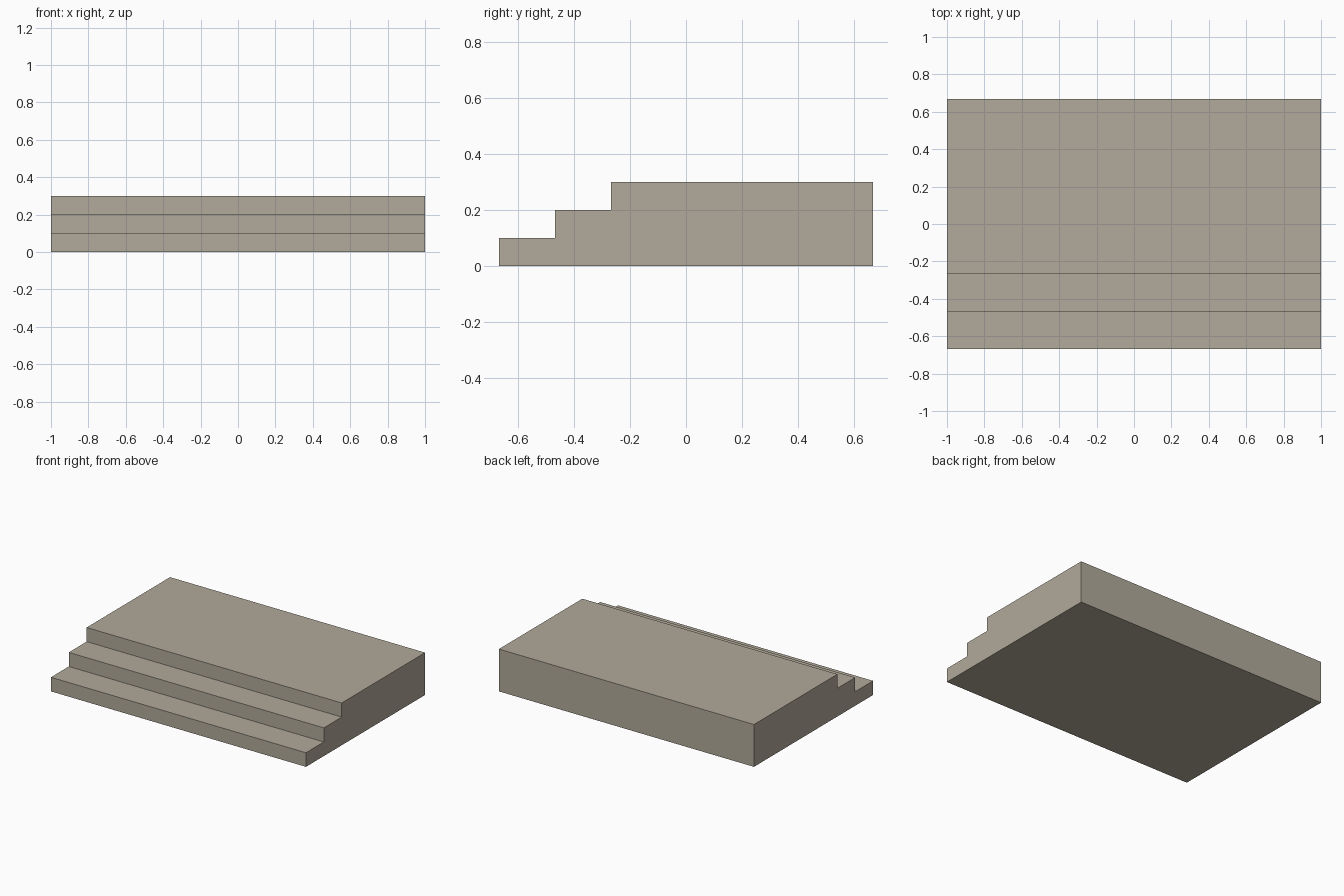
import bpy, bmesh

if "Cube" in bpy.data.objects:
    bpy.data.objects.remove(bpy.data.objects["Cube"])

HALF_WIDTH, HALF_DEPTH = 1.0, 0.667
RISE, TREAD, STEPS = 0.1, 0.2, 3

stone = bpy.data.materials.new("warm_grey_stone")
stone.diffuse_color = (0.445, 0.402, 0.328, 1)
stone.use_nodes = True
stone.node_tree.nodes["Principled BSDF"].inputs["Base Color"].default_value = stone.diffuse_color

# Stepped side profile (y, z), front to back
profile = []
for i in range(STEPS):
    y = -HALF_DEPTH + i * TREAD
    profile += [(y, i * RISE), (y, (i + 1) * RISE)]
    if i < STEPS - 1:
        profile.append((y + TREAD, (i + 1) * RISE))
# drop the duplicate corner where each tread meets the next riser
profile = list(dict.fromkeys((round(y, 4), round(z, 4)) for y, z in profile))
profile += [(HALF_DEPTH, STEPS * RISE), (HALF_DEPTH, 0)]

# Stepped platform: profile extruded across the width
bm = bmesh.new()
side = bm.faces.new([bm.verts.new((-HALF_WIDTH, y, z)) for y, z in profile])
ext = bmesh.ops.extrude_face_region(bm, geom=[side], use_keep_orig=True)
moved = [v for v in ext["geom"] if isinstance(v, bmesh.types.BMVert)]
bmesh.ops.translate(bm, verts=moved, vec=(2 * HALF_WIDTH, 0, 0))
bmesh.ops.recalc_face_normals(bm, faces=bm.faces)

mesh = bpy.data.meshes.new("stepped_platform")
bm.to_mesh(mesh)
bm.free()
mesh.materials.append(stone)
platform = bpy.data.objects.new("stepped_platform", mesh)
bpy.context.collection.objects.link(platform)
